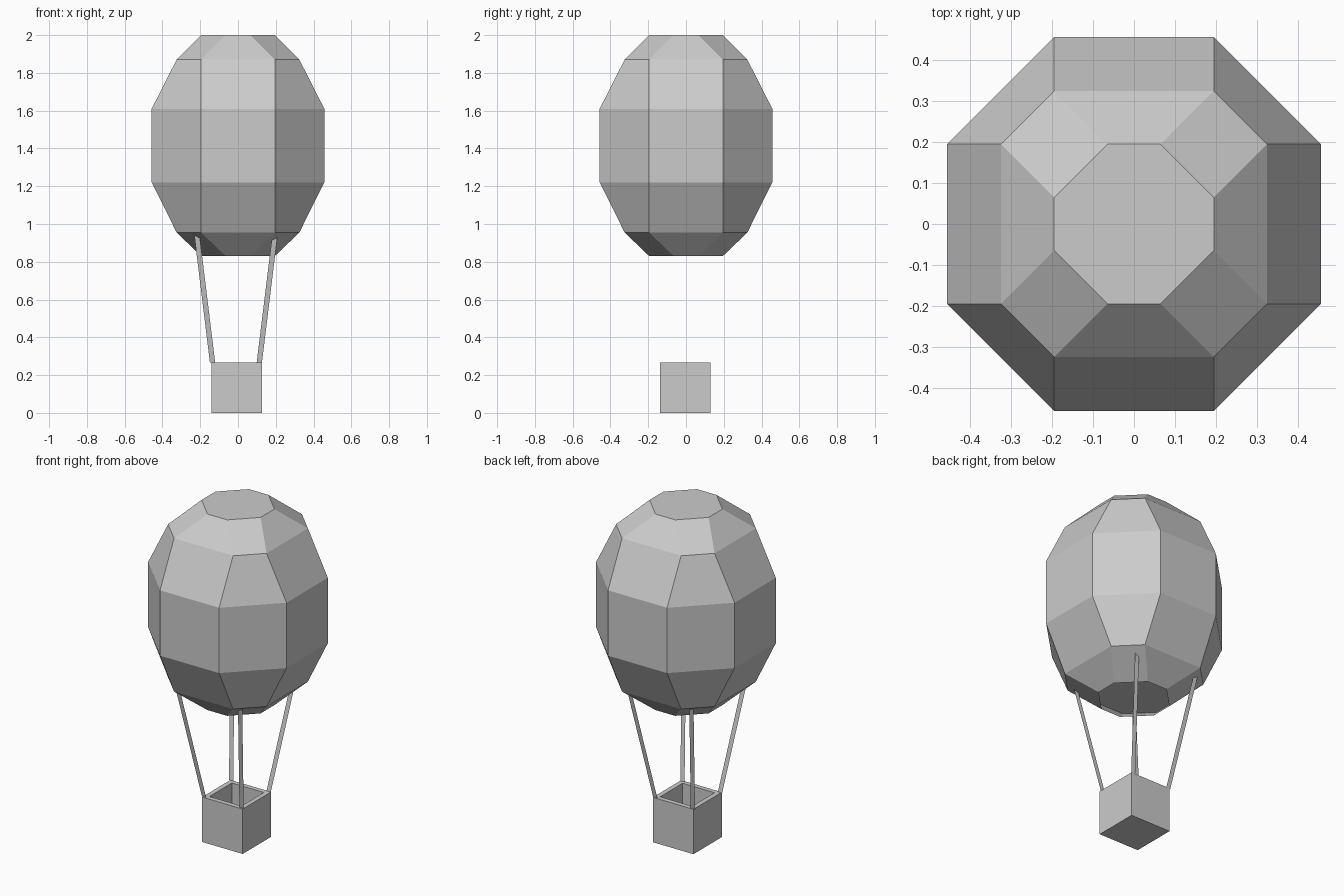
import bpy, bmesh

if "Cube" in bpy.data.objects:
    bpy.data.objects.remove(bpy.data.objects["Cube"])


def make_object(name, bm, fix_normals=True):
    if fix_normals:
        bmesh.ops.recalc_face_normals(bm, faces=bm.faces)
    mesh = bpy.data.meshes.new(name)
    bm.to_mesh(mesh)
    bm.free()
    obj = bpy.data.objects.new(name, mesh)
    bpy.context.collection.objects.link(obj)
    return obj


def octagon(a, b):
    # chamfered square: a = half width, b = half length of the straight sides
    return [(b, -a), (a, -b), (a, b), (b, a), (-b, a), (-a, b), (-a, -b), (-b, -a)]


# balloon envelope: stacked octagon rings, closed top, recessed underside
rings = [(0.195, 0.065, 0.83), (0.325, 0.195, 0.955), (0.457, 0.195, 1.22),
         (0.457, 0.195, 1.61), (0.325, 0.195, 1.87), (0.195, 0.065, 2.0)]
bm = bmesh.new()
loops = [[bm.verts.new((x, y, z)) for x, y in octagon(a, b)] for a, b, z in rings]
for low, high in zip(loops, loops[1:]):
    for i in range(8):
        j = (i + 1) % 8
        bm.faces.new((low[i], low[j], high[j], high[i]))
bm.faces.new(loops[-1])
make_object("balloon_envelope", bm)

# inner panel seen through the open mouth
bm = bmesh.new()
bm.faces.new([bm.verts.new((x, y, 0.955)) for x, y in reversed(octagon(0.325, 0.195))])
make_object("mouth_panel", bm, False)

# basket: box with inset, sunken top
bm = bmesh.new()
bmesh.ops.create_cube(bm, size=1)
for v in bm.verts:
    v.co = (v.co.x * 0.268 - 0.007, v.co.y * 0.268 - 0.003, (v.co.z + 0.5) * 0.268)
top = max(bm.faces, key=lambda f: f.calc_center_median().z)
bmesh.ops.inset_region(bm, faces=[top], thickness=0.04)
hole = bmesh.ops.extrude_face_region(bm, geom=[top])["geom"]
bmesh.ops.translate(bm, vec=(0, 0, -0.225),
                    verts=[g for g in hole if isinstance(g, bmesh.types.BMVert)])
if top.is_valid:
    bmesh.ops.delete(bm, geom=[top], context='FACES')
make_object("basket", bm)

# straps: thin flat ribbons from the basket corners to the envelope
for sx, side in ((-1, "left"), (1, "right")):
    for sy, end in ((-1, "front"), (1, "back")):
        bm = bmesh.new()
        points = []
        for x, y, z, flip in ((0.124, 0.128, 0.268, 1), (0.207, 0.26, 0.945, -1)):
            for w in (-0.014 * flip, 0.014 * flip):
                points.append(bm.verts.new((sx * x - 0.011 + w, sy * y, z)))
        bm.faces.new(points)
        make_object(f"{end}_{side}_strap", bm, False)
